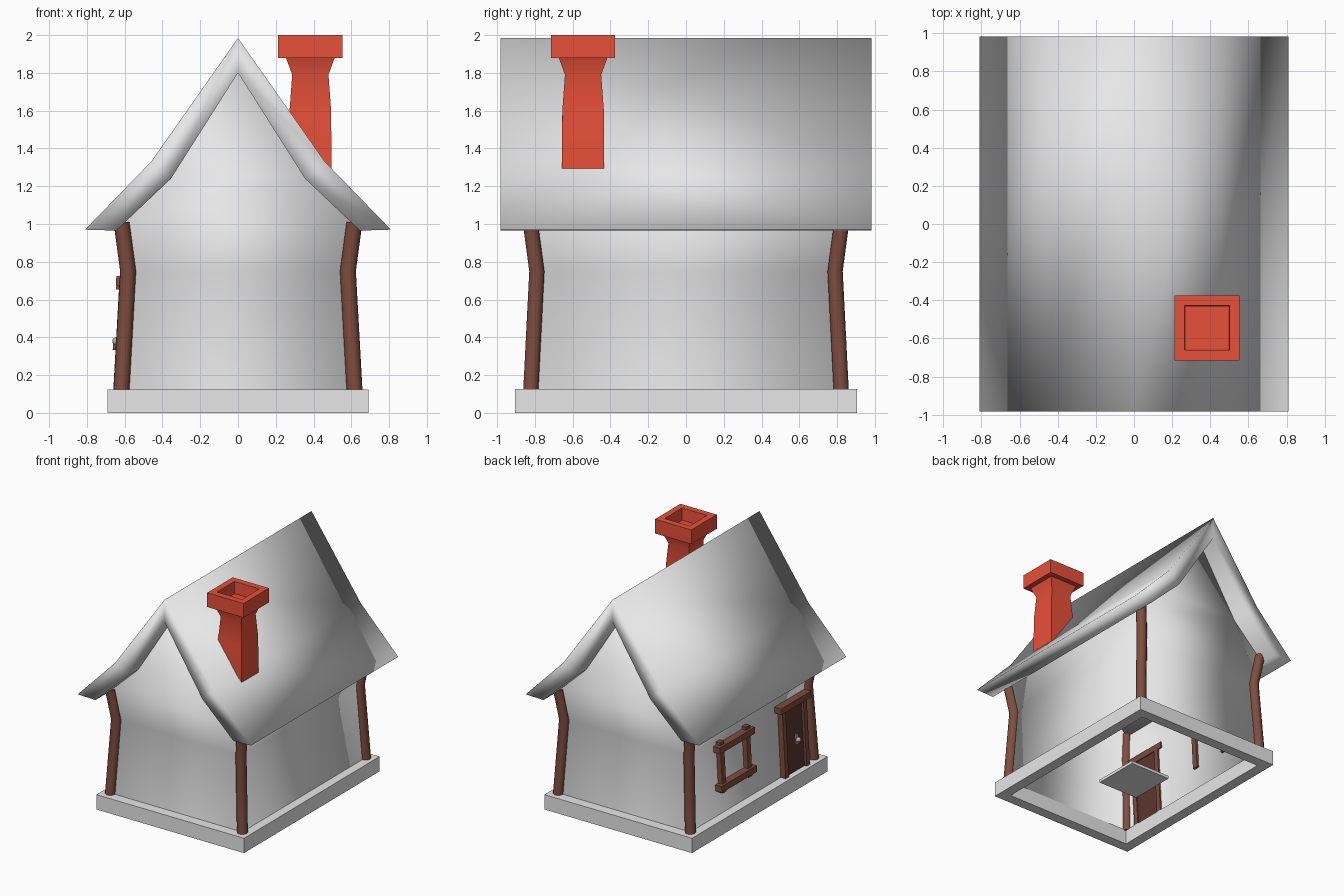
import bpy, bmesh, math

if "Cube" in bpy.data.objects:
    bpy.data.objects.remove(bpy.data.objects["Cube"])


def material(name, rgb):
    m = bpy.data.materials.new(name)
    m.diffuse_color = (*rgb, 1)
    m.use_nodes = True
    m.node_tree.nodes["Principled BSDF"].inputs["Base Color"].default_value = m.diffuse_color
    return m


GREY = material("plaster grey", (0.8, 0.8, 0.8))
RED = material("brick red", (0.8, 0.08, 0.04))
BROWN = material("timber brown", (0.21, 0.074, 0.05))
DARK = material("door brown", (0.11, 0.038, 0.027))
METAL = material("knob metal", (0.42, 0.45, 0.55))


def finish(bm, name, mat, angle):
    """Turn bmesh into an object; angle None = flat, 180 = fully smooth."""
    bmesh.ops.recalc_face_normals(bm, faces=bm.faces)
    me = bpy.data.meshes.new(name)
    bm.to_mesh(me)
    bm.free()
    me.materials.append(mat)
    if angle is not None:
        me.polygons.foreach_set("use_smooth", [True] * len(me.polygons))
        if angle < 180:
            me.set_sharp_from_angle(angle=math.radians(angle))
    ob = bpy.data.objects.new(name, me)
    bpy.context.collection.objects.link(ob)
    return ob


def loft(name, rings, mat, angle=None, caps=(True, True), closed=False):
    """Skin a list of equal-length point rings."""
    bm = bmesh.new()
    vs = [[bm.verts.new(p) for p in r] for r in rings]
    n = len(vs[0])
    pairs = list(zip(vs, vs[1:])) + ([(vs[-1], vs[0])] if closed else [])
    for a, b in pairs:
        for i in range(n):
            j = (i + 1) % n
            bm.faces.new((a[i], a[j], b[j], b[i]))
    if not closed:
        if caps[0]:
            bm.faces.new(vs[0])
        if caps[1]:
            bm.faces.new(vs[-1])
    return finish(bm, name, mat, angle)


def rect(cx, cy, z, hx, hy):
    return [(cx - hx, cy - hy, z), (cx + hx, cy - hy, z),
            (cx + hx, cy + hy, z), (cx - hx, cy + hy, z)]


def wall_x(z):
    """x of the leaning left wall at height z."""
    return -0.615 + 0.035 * (z - 0.125) / 0.625


def wall_bar(name, y, z0, z1, hy, depth, out=0.0, mat=BROWN):
    """Box that follows the lean of the left wall."""
    return loft(name, [rect(wall_x(z) - out, y, z, depth / 2, hy) for z in (z0, z1)], mat)


# Foundation: open rectangular frame
loft("foundation", [rect(0, 0, z, 0.69 - d, 0.905 - d)
                    for z, d in ((0, 0), (0.125, 0), (0.125, 0.09), (0, 0.09))],
     GREY, closed=True)

# Small slab in the middle, under the house
loft("floor_slab", [rect(0, 0, z, 0.19, 0.2) for z in (0.0, 0.025)], GREY)

# Walls: pinched shell ending in the gables
loft("walls", [rect(0, 0, z, hx, hy) for z, hx, hy in
               ((0.11, 0.615, 0.82), (0.75, 0.58, 0.79), (1.0, 0.615, 0.82),
                (1.255, 0.36, 0.825), (1.82, 0.006, 0.83))],
     GREY, 180, caps=(False, True))

# Roof: thick bent sheet, swept from eave to eave
half = [((0.81, 0.97), (0.645, 0.965)), ((0.46, 1.33), (0.355, 1.24))]
stations = ([((-a, b), (-c, d)) for (a, b), (c, d) in half]
            + [((0, 1.985), (0, 1.80))] + half[::-1])
loft("roof", [[(o[0], -0.982, o[1]), (o[0], 0.982, o[1]),
               (i[0], 0.982, i[1]), (i[0], -0.982, i[1])] for o, i in stations],
     GREY, 180)

# Corner posts, bent at the waist
for sx, xn in ((-1, "left"), (1, "right")):
    for sy, yn in ((-1, "front"), (1, "back")):
        rings = []
        for z, x, y in ((0.12, 0.617, 0.822), (0.75, 0.582, 0.79), (1.01, 0.617, 0.825)):
            rings.append([(sx * x + 0.042 * math.cos(t), sy * y + 0.042 * math.sin(t), z)
                          for t in (math.tau * k / 10 for k in range(10))])
        loft(f"{yn}_{xn}_post", rings, BROWN, 40)

# Chimney with flared neck, square cap and hollow top
CX, CY = 0.383, -0.545
chimney = [rect(CX, CY, z, h, h) for z, h in
           ((1.30, 0.112), (1.60, 0.110), (1.79, 0.096), (1.878, 0.128), (1.88, 0.17),
            (2.0, 0.17), (2.0, 0.117), (1.9, 0.112))]
# the foot follows the roof slope so it stays out of the room
chimney[0] = [(x, y, 1.45 if x < CX else 1.28) for x, y, z in chimney[0]]
loft("chimney", chimney, RED, 45)

# Window frame on the left wall
for y, n in ((0.405, "back"), (0.06, "front")):
    wall_bar(f"window_{n}_bar", y, 0.31, 0.73, 0.025, 0.06, 0.01)
for z, n in ((0.36, "bottom"), (0.68, "top")):
    wall_bar(f"window_{n}_bar", 0.2325, z - 0.026, z + 0.026, 0.235, 0.06, 0.03)

# Door with jambs, lintel and knob
wall_bar("door", -0.55, 0.125, 0.68, 0.14, 0.03, 0.01, DARK)
for y in (-0.41, -0.69):
    wall_bar("door_jamb", y, 0.12, 0.69, 0.022, 0.06, 0.015)
wall_bar("door_lintel", -0.55, 0.675, 0.725, 0.2, 0.075, 0.025)

bm = bmesh.new()
bmesh.ops.create_uvsphere(bm, u_segments=12, v_segments=8, radius=0.02)
knob = finish(bm, "door_knob", METAL, 180)
knob.location = (wall_x(0.38) - 0.045, -0.58, 0.38)
wall_bar("door_knob_plate", -0.58, 0.34, 0.42, 0.014, 0.012, 0.03, METAL)
